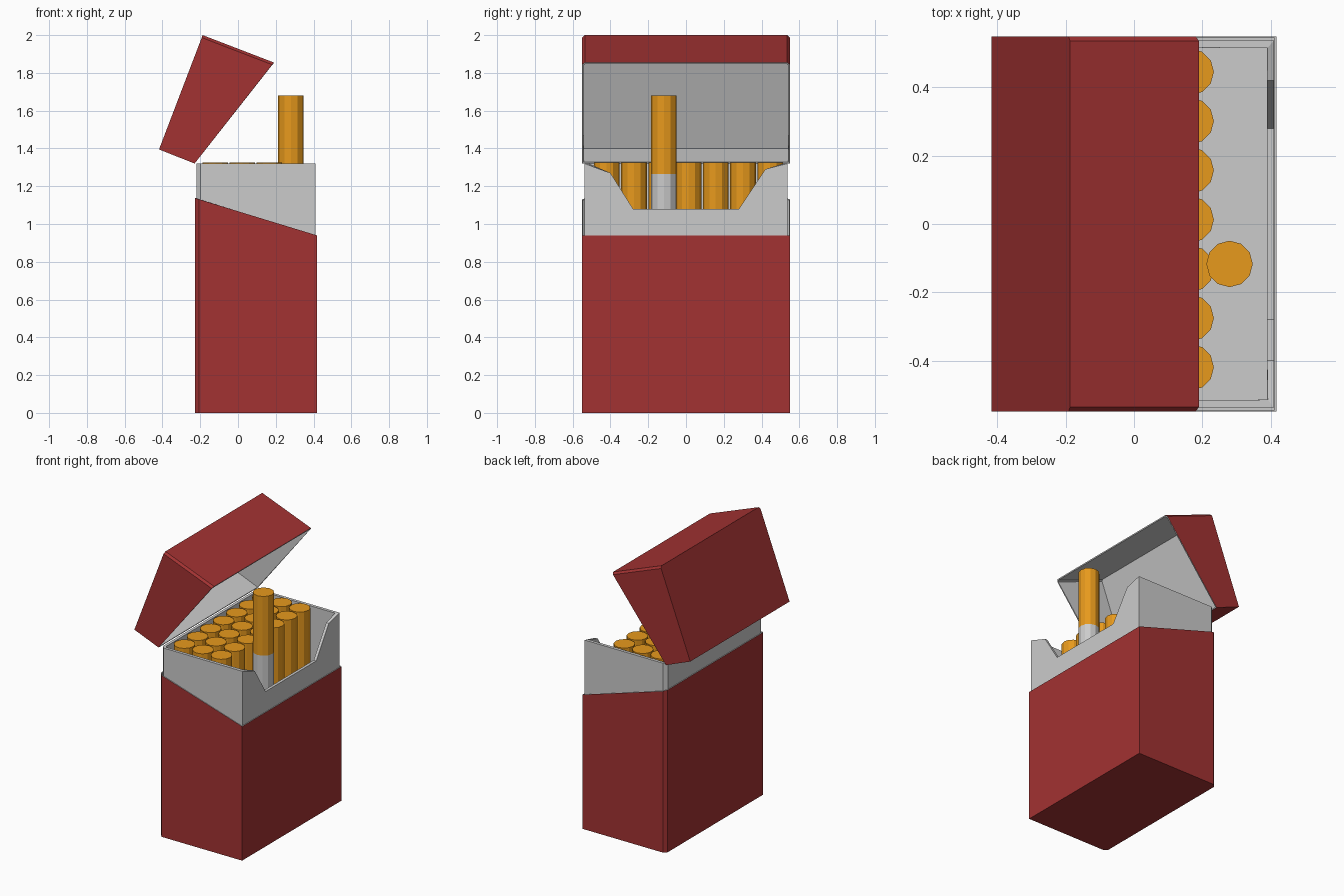
import bpy, bmesh

if "Cube" in bpy.data.objects:
    bpy.data.objects.remove(bpy.data.objects["Cube"])


def material(name, rgb):
    m = bpy.data.materials.new(name)
    m.diffuse_color = (*rgb, 1)
    m.use_nodes = True
    m.node_tree.nodes["Principled BSDF"].inputs["Base Color"].default_value = m.diffuse_color
    return m


RED = material("red_card", (0.362, 0.032, 0.032))
GREY = material("grey_card", (0.8, 0.8, 0.8))
ORANGE = material("filter_paper", (0.8, 0.32, 0.012))


def shell(name, verts, faces, cap, bevels, width, thick, mats):
    """Closed solid with its cap removed, chosen edges bevelled, walls thickened inward."""
    bm = bmesh.new()
    vs = [bm.verts.new(v) for v in verts]
    for f in faces:
        bm.faces.new([vs[i] for i in f])
    lid_face = bm.faces.new([vs[i] for i in cap])
    bmesh.ops.recalc_face_normals(bm, faces=bm.faces[:])
    edges = [bm.edges.get((vs[a], vs[b])) for a, b in bevels]
    bmesh.ops.delete(bm, geom=[lid_face], context='FACES_ONLY')
    bmesh.ops.bevel(bm, geom=edges, offset=width, segments=1, profile=0.5, affect='EDGES')
    me = bpy.data.meshes.new(name)
    bm.to_mesh(me)
    bm.free()
    for m in mats:
        me.materials.append(m)
    ob = bpy.data.objects.new(name, me)
    bpy.context.collection.objects.link(ob)
    s = ob.modifiers.new("walls", 'SOLIDIFY')
    s.thickness, s.offset, s.use_even_offset = thick, -1, True
    s.material_offset = s.material_offset_rim = len(mats) - 1
    return ob


def prism_shell(name, profile, half, bevels, width, thick):
    """Four-point xz profile extruded along y; the last profile edge is the opening."""
    verts = [(x, y, z) for y in (-half, half) for x, z in profile]
    faces = [(0, 1, 2, 3), (4, 5, 6, 7), (0, 1, 5, 4), (1, 2, 6, 5), (2, 3, 7, 6)]
    return shell(name, verts, faces, (3, 0, 4, 7), bevels, width, thick, [RED, GREY])


# Outer box with slanted rim
prism_shell("outer_box", [(-0.228, 1.137), (-0.228, 0), (0.417, 0), (0.417, 0.94)],
            0.55, [(0, 1), (4, 5)], 0.022, 0.005)

# Flip lid, swung open on the back edge
prism_shell("flip_lid", [(-0.23, 1.32), (-0.418, 1.395), (-0.187, 2.0), (0.19, 1.855)],
            0.55, [(2, 3), (6, 7)], 0.014, 0.008)

# Inner sleeve with the notched front
notch = [(-0.538, 1.32), (-0.40, 1.27), (-0.28, 1.08),
         (0.28, 1.08), (0.42, 1.29), (0.538, 1.32)]
sv = [(0.41, y, z) for y, z in notch]
sv += [(0.41, 0.538, 0.008), (0.41, -0.538, 0.008)]
sv += [(-0.221, y, z) for y, z in ((-0.538, 1.32), (0.538, 1.32), (0.538, 0.008), (-0.538, 0.008))]
shell("inner_sleeve", sv,
      [(0, 1, 2, 3, 4, 5, 6, 7), (8, 9, 10, 11), (0, 7, 11, 8), (5, 6, 10, 9), (7, 6, 10, 11)],
      (0, 1, 2, 3, 4, 5, 9, 8), [(8, 11), (9, 10)], 0.022, 0.02, [GREY])


# Cigarettes: paper tube plus coloured filter
def tube(name, x, y, z0, z1, mat):
    bpy.ops.mesh.primitive_cylinder_add(vertices=12, radius=0.068, depth=z1 - z0,
                                        location=(x, y, (z0 + z1) / 2))
    ob = bpy.context.object
    ob.name = name
    ob.data.materials.append(mat)


def cigarette(name, x, y, top):
    tube(name + "_filter", x, y, top - 0.415, top, ORANGE)
    tube(name + "_paper", x, y, top - 1.29, top - 0.415, GREY)


for r in range(3):
    for c in range(7):
        cigarette(f"cigarette_{r}_{c}", 0.166 - 0.143 * r, -0.42 + 0.1443 * c, 1.325)
cigarette("raised_cigarette", 0.28, -0.117, 1.68)
